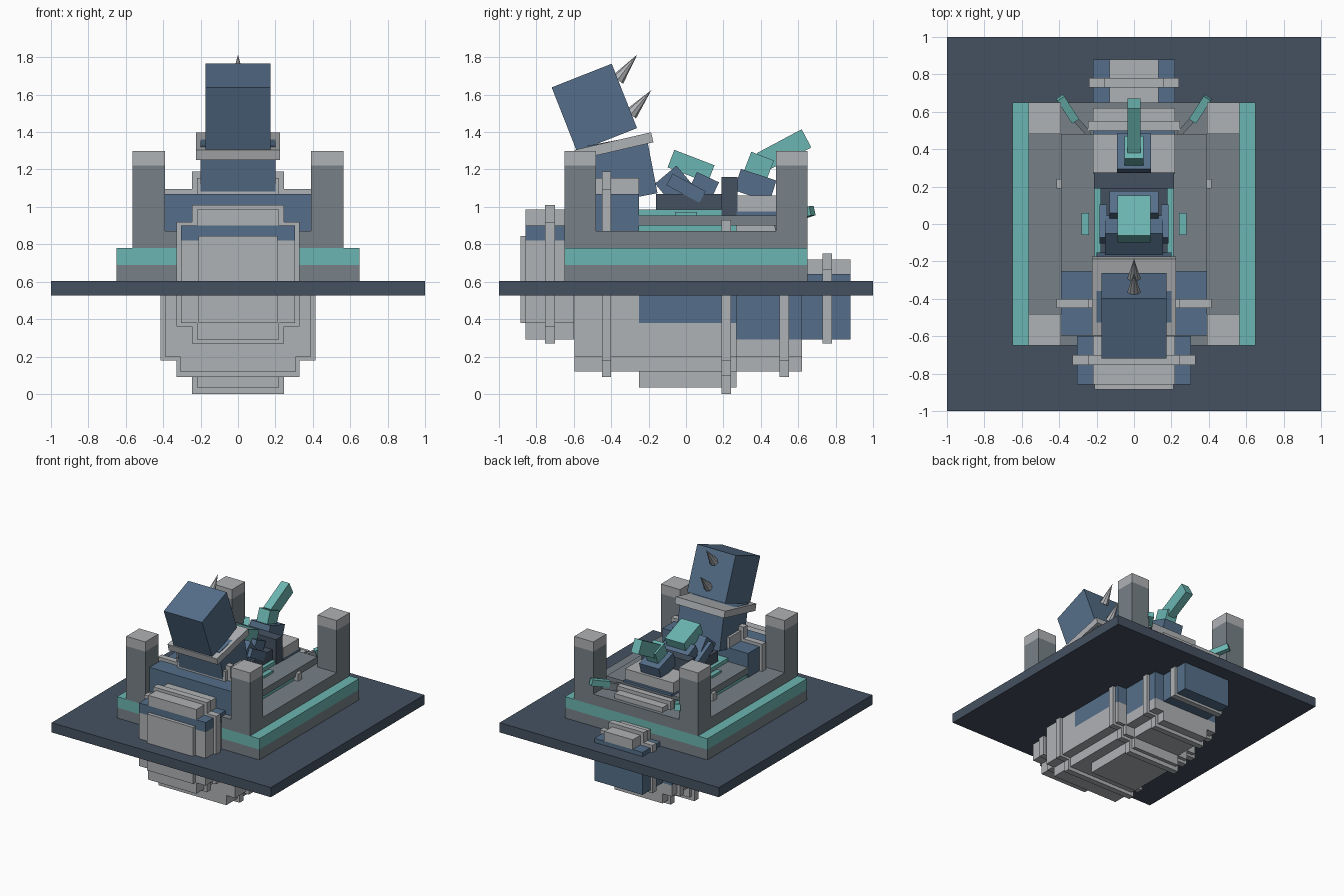
import bpy
import math
from mathutils import Vector

default_cube = bpy.data.objects.get("Cube")
if default_cube:
    bpy.data.objects.remove(default_cube, do_unlink=True)


def material(name, rgb):
    """Flat material from display colour values."""
    linear = [((c / 255 + 0.055) / 1.055) ** 2.4 for c in rgb] + [1.0]
    mat = bpy.data.materials.new(name)
    mat.use_nodes = True
    mat.diffuse_color = linear
    mat.node_tree.nodes["Principled BSDF"].inputs["Base Color"].default_value = linear
    return mat


slate = material("dark slate", (69, 81, 97))
light = material("light grey", (175, 178, 181))
stone = material("stone grey", (119, 129, 135))
blue = material("steel blue", (85, 111, 138))
teal = material("teal", (107, 181, 177))


def finish(obj, name, mat):
    obj.name = name
    obj.data.materials.append(mat)
    return obj


def block(name, center, size, mat, tilt=0, turn=0):
    """Box of full size, tilted about x and turned about z (degrees)."""
    bpy.ops.mesh.primitive_cube_add(size=1, location=center)
    obj = bpy.context.object
    obj.scale = size
    obj.rotation_euler = (math.radians(tilt), 0, math.radians(turn))
    return finish(obj, name, mat)


def centred(name, half, y0, y1, z0, z1, mat):
    """Upright box symmetric about x."""
    return block(name, (0, (y0 + y1) / 2, (z0 + z1) / 2),
                 (half * 2, y1 - y0, z1 - z0), mat)


def stepped(name, y0, y1, bottom, layers):
    """Stack of boxes; each layer is half width, top height, colour."""
    for half, top, mat in layers:
        centred(name + "_layer", half, y0, y1, bottom, top, mat)
        bottom = top


def spike(name, base, tip, radius, mat):
    base, tip = Vector(base), Vector(tip)
    axis = tip - base
    bpy.ops.mesh.primitive_cone_add(vertices=8, radius1=radius, depth=axis.length,
                                    location=(base + tip) / 2)
    obj = bpy.context.object
    obj.rotation_euler = axis.to_track_quat("Z", "Y").to_euler()
    return finish(obj, name, mat)


# Ground slab and walled platform
centred("ground_slab", 1, -1, 1, 0.525, 0.605, slate)
centred("platform_base", 0.65, -0.65, 0.65, 0.605, 0.69, stone)
centred("platform_band", 0.65, -0.65, 0.65, 0.69, 0.78, teal)
centred("platform_deck", 0.565, -0.65, 0.65, 0.78, 0.87, stone)

# Corner towers with caps
for x in (-0.478, 0.478):
    for y in (-0.565, 0.565):
        block("tower", (x, y, 1.045), (0.174, 0.17, 0.35), stone)
        block("tower_cap", (x, y, 1.26), (0.174, 0.17, 0.08), light)

# Chest section at the front
centred("chest_plate", 0.21, -0.885, -0.855, 0.38, 0.845, light)
stepped("chest", -0.857, -0.6, 0.29,
        [(0.22, 0.38, light), (0.305, 0.82, light), (0.305, 0.9, blue), (0.22, 0.985, light)])
stepped("chest_ring", -0.755, -0.7, 0.27,
        [(0.245, 0.36, light), (0.33, 0.92, light), (0.245, 1.01, light)])

# Shoulder section
stepped("shoulder", -0.595, -0.25, 0.12,
        [(0.31, 0.2, light), (0.39, 0.87, light), (0.39, 1.07, blue)])
centred("shoulder_top", 0.22, -0.48, -0.25, 1.07, 1.155, light)
stepped("shoulder_ring", -0.45, -0.4, 0.09,
        [(0.33, 0.18, light), (0.415, 1.095, light), (0.245, 1.19, light)])

# Belly section and its waist ring
stepped("belly", -0.25, 0.27, 0.035,
        [(0.22, 0.12, light), (0.31, 0.2, light), (0.39, 0.38, light), (0.39, 0.86, blue)])
stepped("waist_ring", 0.19, 0.24, 0,
        [(0.245, 0.095, light), (0.33, 0.18, light), (0.415, 0.93, light)])

# Hip section
stepped("hip", 0.27, 0.62, 0.12,
        [(0.22, 0.2, light), (0.305, 0.29, light), (0.305, 0.86, blue), (0.22, 0.91, light)])
stepped("hip_ring", 0.5, 0.55, 0.09,
        [(0.245, 0.18, light), (0.33, 0.85, light), (0.245, 0.94, light)])

# Tail section
stepped("tail", 0.615, 0.88, 0.29, [(0.22, 0.64, blue), (0.13, 0.72, light)])
stepped("tail_ring", 0.73, 0.78, 0.27, [(0.24, 0.665, light), (0.16, 0.75, light)])

# Saddle
centred("saddle_trim", 0.38, -0.25, 0.27, 0.87, 0.9, teal)
centred("saddle_deck", 0.39, -0.25, 0.48, 0.9, 0.955, stone)
centred("saddle_blanket", 0.21, -0.25, 0.27, 0.955, 0.985, teal)
centred("saddle_seat", 0.18, -0.16, 0.27, 0.985, 1.07, slate)
centred("saddle_back", 0.215, 0.19, 0.275, 0.93, 1.16, slate)
for x in (-0.26, 0.26):
    block("stirrup", (x, 0, 0.963), (0.04, 0.12, 0.02), teal)

# Neck, collar and head
block("neck", (0, -0.34, 1.2), (0.4, 0.32, 0.32), blue, 11)
block("collar", (0, -0.385, 1.325), (0.45, 0.42, 0.055), light, 13)
block("head", (0, -0.49, 1.53), (0.35, 0.345, 0.37), blue, 21.5)
spike("crest_spike", (0, -0.365, 1.68), (0, -0.26, 1.815), 0.036, light)
spike("nape_spike", (0, -0.295, 1.495), (0, -0.185, 1.625), 0.036, light)

# Rider in the saddle
block("rider_chest", (0, -0.06, 1.115), (0.31, 0.15, 0.15), blue, 40)
block("rider_hips", (0, 0.09, 1.1), (0.26, 0.13, 0.13), blue, -25)
block("rider_head", (0, 0.027, 1.217), (0.175, 0.23, 0.1), teal, -21)
for x in (-0.165, 0.165):
    block("rider_arm", (x, 0, 1.1), (0.04, 0.2, 0.07), blue, -28)

# Raised tail weapon behind the saddle
centred("mount_base", 0.22, 0.27, 0.5, 0.955, 0.975, blue)
centred("mount_block", 0.22, 0.275, 0.48, 0.975, 1.06, light)
block("mount_arm", (0, 0.37, 1.115), (0.18, 0.2, 0.12), blue, -18)
block("mount_joint", (0, 0.39, 1.22), (0.1, 0.13, 0.11), teal, -21)
block("mount_barrel", (0, 0.525, 1.303), (0.07, 0.27, 0.11), teal, 28)

# Paired rear claws
for side in (-1, 1):
    block("claw_link", (side * 0.295, 0.54, 0.92), (0.03, 0.16, 0.06), stone, 15, side * -42)
    block("claw_tip", (side * 0.355, 0.615, 0.96), (0.045, 0.15, 0.05), teal, 15, side * -33)
